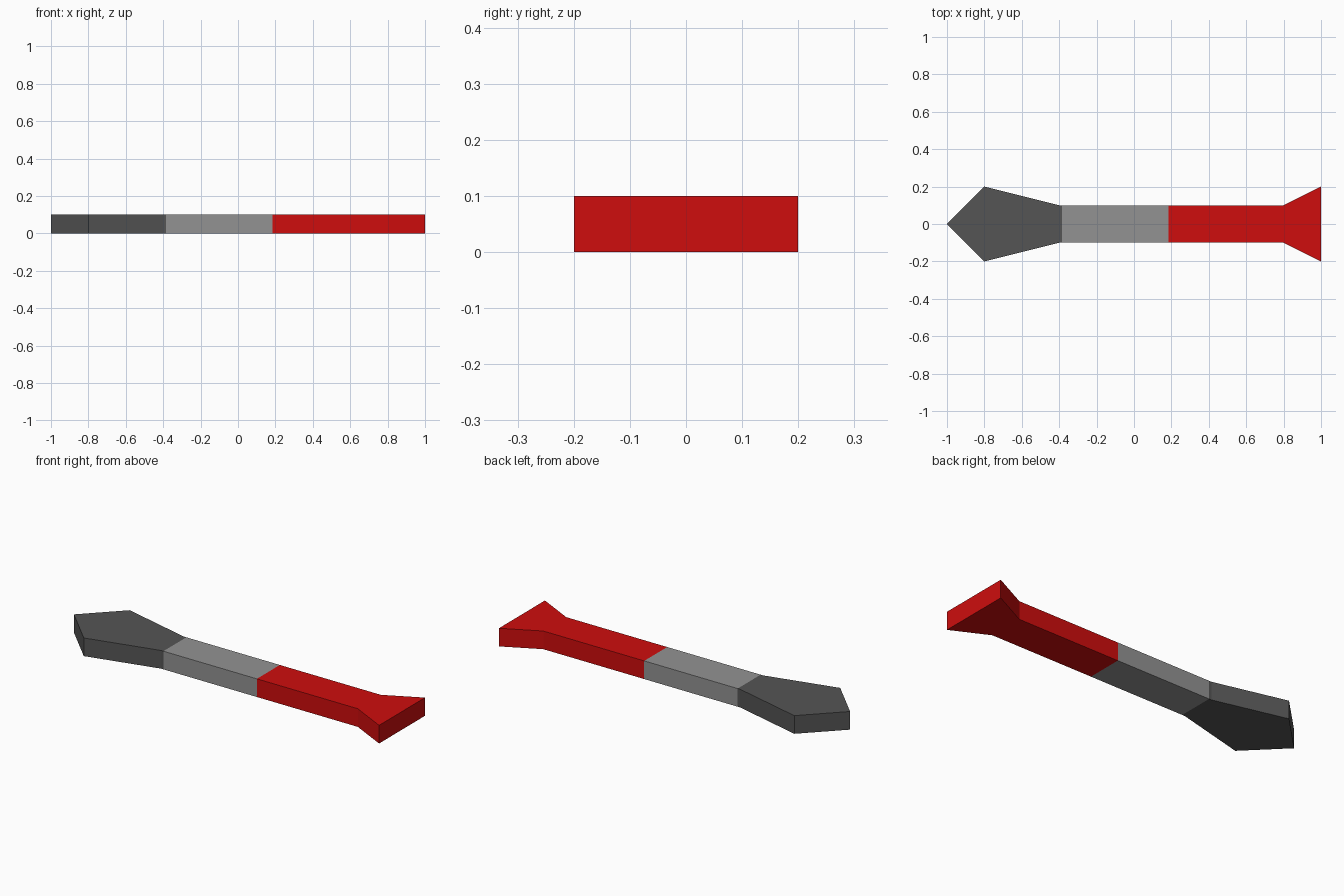
import bpy, bmesh

if "Cube" in bpy.data.objects:
    bpy.data.objects.remove(bpy.data.objects["Cube"])

HEIGHT = 0.1


def material(name, rgb):
    m = bpy.data.materials.new(name)
    m.diffuse_color = (*rgb, 1)
    m.use_nodes = True
    m.node_tree.nodes["Principled BSDF"].inputs["Base Color"].default_value = m.diffuse_color
    return m


def slab(name, half_profile, mat):
    """Extrude an outline given by its +y half (x, y), mirrored over y = 0."""
    lower = [(x, -y) for x, y in half_profile if y > 0]
    upper = half_profile[::-1]
    bm = bmesh.new()
    face = bm.faces.new([bm.verts.new((x, y, 0)) for x, y in lower + upper])
    top = bmesh.ops.extrude_face_region(bm, geom=[face])["geom"]
    bmesh.ops.translate(bm, vec=(0, 0, HEIGHT),
                        verts=[v for v in top if isinstance(v, bmesh.types.BMVert)])
    bmesh.ops.recalc_face_normals(bm, faces=bm.faces)
    me = bpy.data.meshes.new(name)
    bm.to_mesh(me)
    bm.free()
    me.materials.append(mat)
    ob = bpy.data.objects.new(name, me)
    bpy.context.collection.objects.link(ob)
    return ob


dark = material("dark grey", (0.09, 0.09, 0.09))
grey = material("mid grey", (0.29, 0.29, 0.29))
red = material("red", (0.62, 0.004, 0.004))

# Pointed head, plain shaft, flared tail
slab("pointed_head", [(-1, 0), (-0.8, 0.2), (-0.4, 0.1), (-0.385, 0.1)], dark)
slab("shaft", [(-0.385, 0.1), (0.185, 0.1)], grey)
slab("flared_tail", [(0.185, 0.1), (0.8, 0.1), (1, 0.2)], red)
